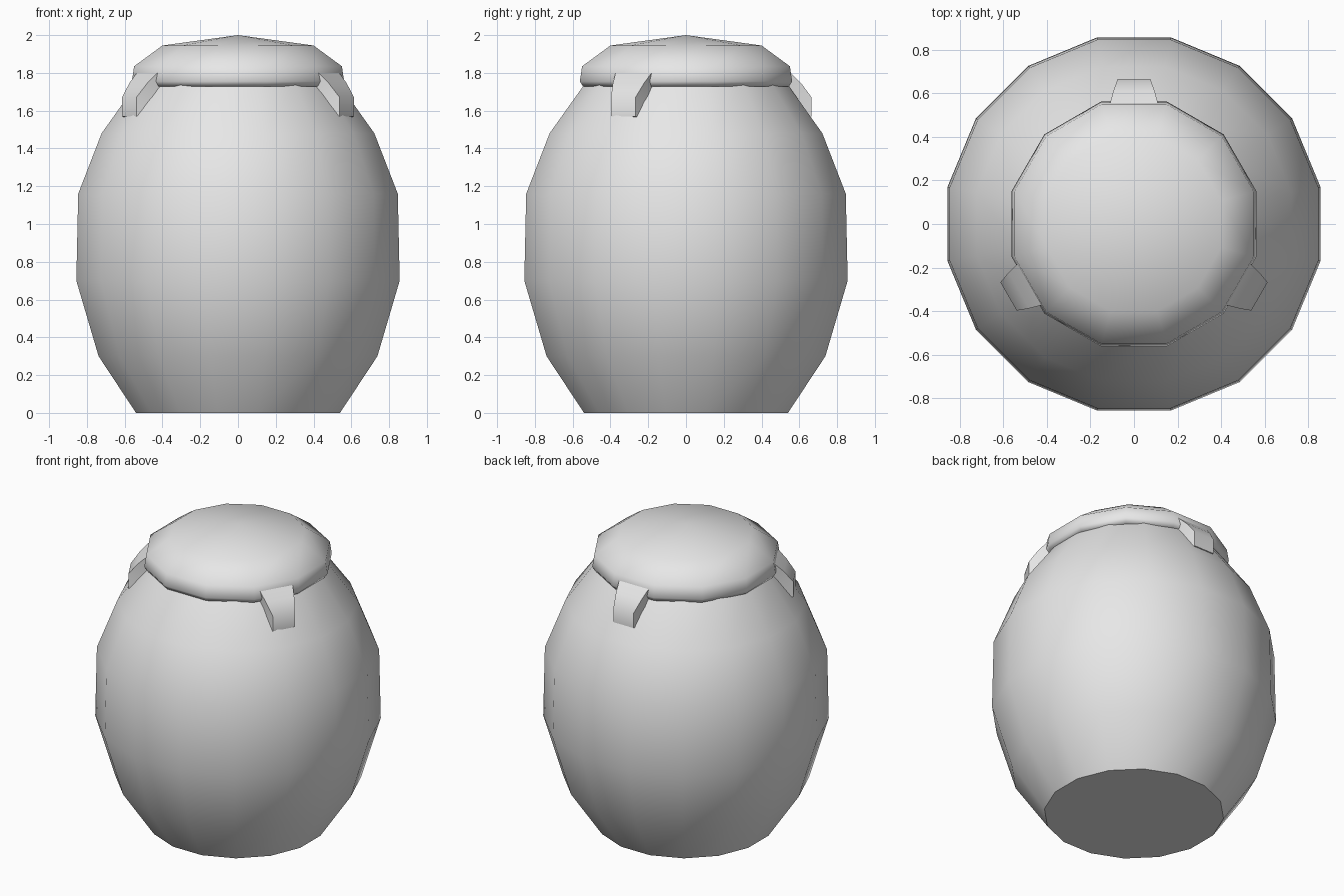
import bpy, bmesh, math
from mathutils import Matrix, Vector

if "Cube" in bpy.data.objects:
    bpy.data.objects.remove(bpy.data.objects["Cube"])

grey = bpy.data.materials.new("plain grey")
grey.diffuse_color = (0.8, 0.8, 0.8, 1)
grey.use_nodes = True
grey.node_tree.nodes["Principled BSDF"].inputs["Base Color"].default_value = grey.diffuse_color


def finish(name, bm, angle):
    """Turn a bmesh into a smooth shaded object."""
    bmesh.ops.recalc_face_normals(bm, faces=bm.faces)
    mesh = bpy.data.meshes.new(name)
    bm.to_mesh(mesh)
    bm.free()
    mesh.materials.append(grey)
    obj = bpy.data.objects.new(name, mesh)
    bpy.context.collection.objects.link(obj)
    bpy.ops.object.select_all(action='DESELECT')
    obj.select_set(True)
    bpy.context.view_layer.objects.active = obj
    bpy.ops.object.shade_smooth_by_angle(angle=math.radians(angle))
    return obj


def lathe(name, profile, sides, angle, apex=None):
    """Stack of regular rings; profile gives (flat-to-centre distance, height)."""
    bm = bmesh.new()
    step = math.tau / sides
    rings = []
    for dist, z in profile:
        r = dist / math.cos(step / 2)
        rings.append([bm.verts.new((r * math.cos((i + 0.5) * step),
                                    r * math.sin((i + 0.5) * step), z))
                      for i in range(sides)])
    for low, high in zip(rings, rings[1:]):
        for i in range(sides):
            j = (i + 1) % sides
            bm.faces.new((low[i], low[j], high[j], high[i]))
    bm.faces.new(rings[0])
    if apex is None:
        bm.faces.new(rings[-1])
    else:
        tip = bm.verts.new((0, 0, apex))
        for i in range(sides):
            bm.faces.new((rings[-1][i], rings[-1][(i + 1) % sides], tip))
    return finish(name, bm, angle)


# Round jar body with a flat base
lathe("jar_body", [(0.54, 0), (0.738, 0.30), (0.856, 0.70), (0.846, 1.16),
                   (0.722, 1.48), (0.53, 1.75)], 16, 45)

# Low domed cover with a rolled rim
lathe("cover", [(0.50, 1.735), (0.545, 1.728), (0.562, 1.755), (0.55, 1.835),
                (0.40, 1.945)], 12, 70, apex=2.0)

# Three tapered tabs hanging from under the rim: (outward, half width, height)
outer = [(0.555, 0.11, 1.80), (0.61, 0.095, 1.745), (0.665, 0.075, 1.67), (0.665, 0.075, 1.57)]
inner = [(0.48, 0.11, 1.78), (0.50, 0.105, 1.70), (0.54, 0.10, 1.62), (0.60, 0.09, 1.55)]
for k, deg in enumerate((90, 210, 330)):
    bm = bmesh.new()
    turn = Matrix.Rotation(math.radians(deg), 3, 'Z')
    rows = [[bm.verts.new(turn @ Vector((x, s * w, z)))
             for (x, w, z), s in ((o, -1), (o, 1), (i, 1), (i, -1))]
            for o, i in zip(outer, inner)]
    for a, b in zip(rows, rows[1:]):
        for i in range(4):
            j = (i + 1) % 4
            bm.faces.new((a[i], a[j], b[j], b[i]))
    bm.faces.new(rows[0])
    bm.faces.new(rows[-1])
    finish(f"tab_{k + 1}", bm, 50)
